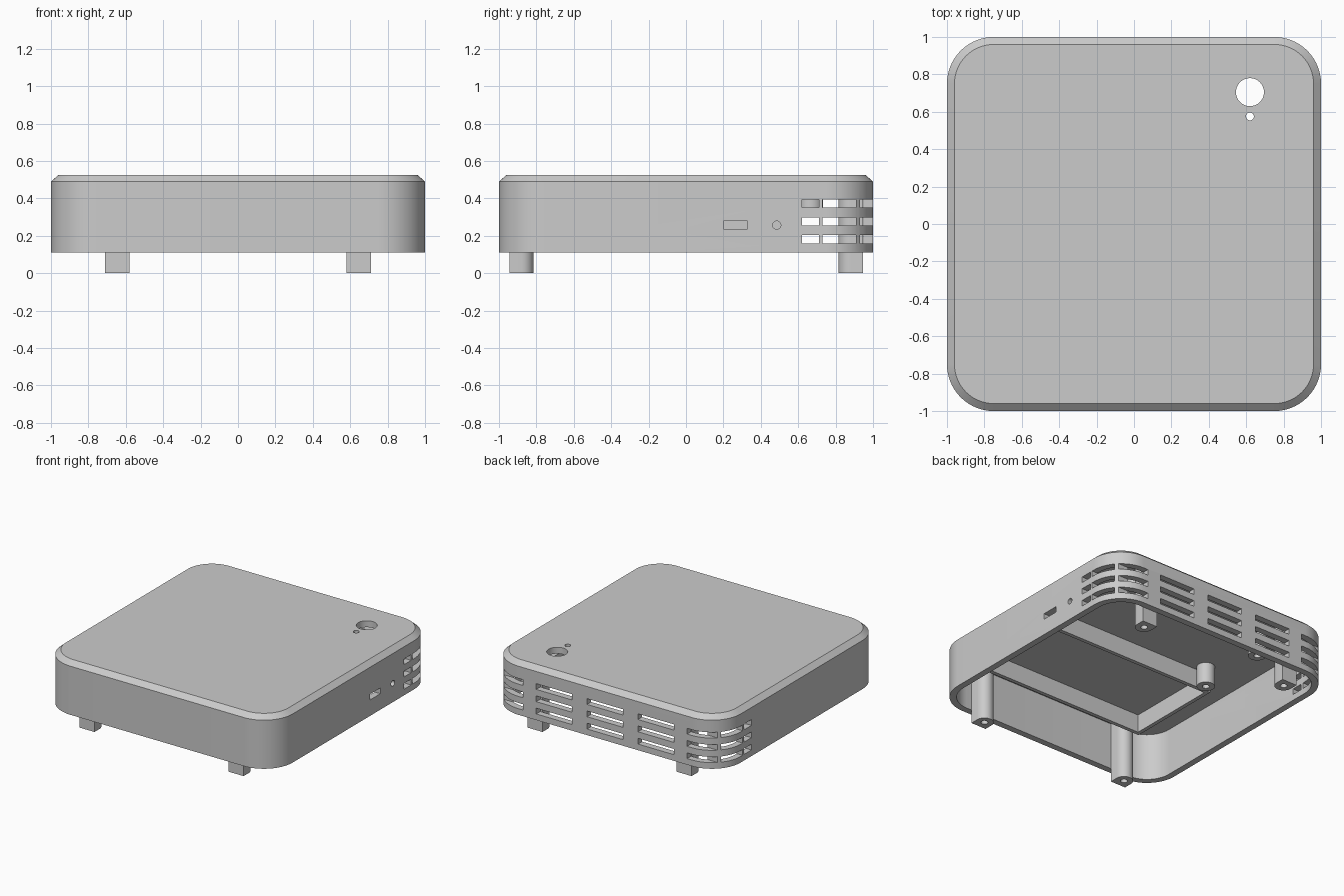
import bpy, bmesh, math
from mathutils import Matrix, Vector

default = bpy.data.objects.get("Cube")
if default:
    bpy.data.objects.remove(default)

grey = bpy.data.materials.new("light grey plastic")
grey.use_nodes = True
grey.diffuse_color = (0.6, 0.6, 0.6, 1)
grey.node_tree.nodes["Principled BSDF"].inputs["Base Color"].default_value = (0.6, 0.6, 0.6, 1)


def make(name, bm):
    bmesh.ops.recalc_face_normals(bm, faces=bm.faces)
    mesh = bpy.data.meshes.new(name)
    bm.to_mesh(mesh)
    bm.free()
    mesh.materials.append(grey)
    ob = bpy.data.objects.new(name, mesh)
    bpy.context.collection.objects.link(ob)
    return ob


def cut(ob, cutter_bm):
    """Subtract the cutter and bake the result."""
    cutter = make("cutter", cutter_bm)
    cutter.hide_render = True
    mod = ob.modifiers.new("cut", "BOOLEAN")
    mod.operation, mod.solver, mod.object = "DIFFERENCE", "EXACT", cutter
    deps = bpy.context.evaluated_depsgraph_get()
    baked = bpy.data.meshes.new_from_object(ob.evaluated_get(deps))
    ob.modifiers.clear()
    ob.data = baked
    bpy.data.objects.remove(cutter)


def smooth(ob):
    bpy.ops.object.select_all(action="DESELECT")
    ob.select_set(True)
    bpy.context.view_layer.objects.active = ob
    bpy.ops.object.shade_smooth_by_angle(angle=math.radians(30))


def add_box(bm, x0, x1, y0, y1, z0, z1):
    centre = Vector((x0 + x1, y0 + y1, z0 + z1)) / 2
    size = (abs(x1 - x0), abs(y1 - y0), abs(z1 - z0), 1)
    bmesh.ops.create_cube(bm, size=1, matrix=Matrix.Translation(centre) @ Matrix.Diagonal(size))


def add_cylinder(bm, centre, r, depth, axis="Z"):
    turn = Matrix.Rotation(math.pi / 2, 4, "Y") if axis == "X" else Matrix()
    bmesh.ops.create_cone(bm, cap_ends=True, segments=32, radius1=r, radius2=r, depth=depth,
                          matrix=Matrix.Translation(centre) @ turn)


def loft(rings):
    """Skin a list of equal-length rings and cap both ends."""
    bm = bmesh.new()
    loops = [[bm.verts.new(p) for p in ring] for ring in rings]
    n = len(loops[0])
    for a, b in zip(loops, loops[1:]):
        for i in range(n):
            j = (i + 1) % n
            bm.faces.new((a[i], a[j], b[j], b[i]))
    bm.faces.new(loops[0])
    bm.faces.new(loops[-1])
    return bm


def rounded_square(half, radius, z, steps=14):
    pts = []
    for q in range(4):
        mid = math.pi / 4 + q * math.pi / 2
        cx = math.copysign(half - radius, math.cos(mid))
        cy = math.copysign(half - radius, math.sin(mid))
        for s in range(steps + 1):
            a = (q + s / steps) * math.pi / 2
            pts.append((cx + radius * math.cos(a), cy + radius * math.sin(a), z))
    return pts


# Open-bottomed shell with a chamfered top edge
BASE, CEILING, TOP, CORNER, WALL = 0.11, 0.475, 0.525, 0.25, 0.05
shell = make("case_shell", loft([
    rounded_square(1 - WALL, CORNER - WALL, CEILING),
    rounded_square(1 - WALL, CORNER - WALL, BASE),
    rounded_square(1, CORNER, BASE),
    rounded_square(1, CORNER, 0.49),
    rounded_square(0.96, CORNER - 0.04, TOP)]))

# Vents, port openings and top holes
holes = bmesh.new()
for z in (0.158, 0.254, 0.35):
    top = z + 0.045
    for x in (-0.44, 0, 0.44):
        add_box(holes, x - 0.155, x + 0.155, 0.9, 1.1, z, top)
    for s in (-1, 1):
        add_box(holes, s * 0.8, s * 1.1, 0.62, 0.71, z, top)
        add_box(holes, s * 0.8, s * 1.1, 0.73, 0.91, z, top)
        add_box(holes, s * 0.71, s * 1.1, 0.93, 1.1, z, top)
add_box(holes, 0.9, 1.1, 0.2, 0.33, 0.235, 0.28)
add_cylinder(holes, (1, 0.485, 0.257), 0.022, 0.2, "X")
add_cylinder(holes, (0.62, 0.705, 0.5), 0.075, 0.2)
add_cylinder(holes, (0.62, 0.575, 0.5), 0.021, 0.2)
cut(shell, holes)
smooth(shell)

# Corner legs: round towards the middle, square towards the wall
R = 0.065


def leg_outline(x, side, z):
    pts = [(x + R * math.cos(a * math.pi / 16), side * (0.88 - R * math.sin(a * math.pi / 16)), z)
           for a in range(17)]
    return pts + [(x - R, side * 0.945, z), (x + R, side * 0.945, z)]


for side, place in ((-1, "front"), (1, "back")):
    for x, hand in ((0.645, "left"), (-0.645, "right")):
        leg = make(f"{place}_{hand}_leg", loft([leg_outline(x, side, z) for z in (0, CEILING + 0.01)]))
        bore = bmesh.new()
        add_cylinder(bore, (x, side * 0.88, 0), 0.025, 0.5)
        cut(leg, bore)
        smooth(leg)

# Short screw posts under the lid
for y, place in ((0.1, "middle"), (0.667, "rear")):
    bm = bmesh.new()
    add_cylinder(bm, (-0.58, y, 0.4), R, 0.17)
    post = make(f"{place}_screw_post", bm)
    bore = bmesh.new()
    add_cylinder(bore, (-0.58, y, 0.3), 0.025, 0.24)
    cut(post, bore)
    smooth(post)

# Three-sided holder of ribs under the lid
ribs = {"holder_rear_rib": (-0.68, 0.96, 0.0, 0.03),
        "holder_front_rib": (-0.68, 0.96, -0.76, -0.73),
        "holder_side_rib": (-0.68, -0.65, -0.73, 0.0)}
for name, (x0, x1, y0, y1) in ribs.items():
    bm = bmesh.new()
    add_box(bm, x0, x1, y0, y1, 0.335, CEILING + 0.01)
    make(name, bm)
